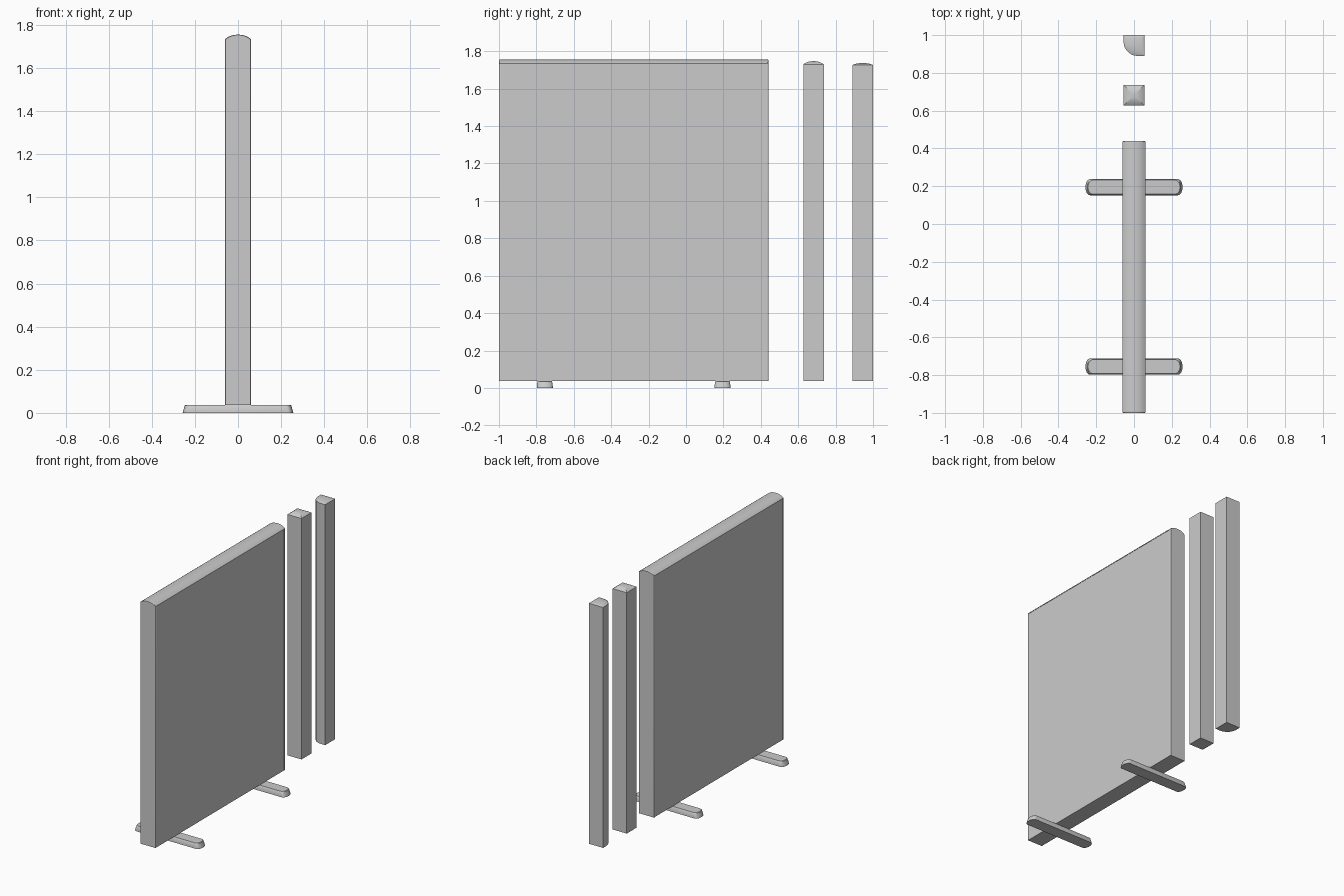
import bpy, bmesh
from math import sin, cos, pi

if "Cube" in bpy.data.objects:
    bpy.data.objects.remove(bpy.data.objects["Cube"])

Z0 = 0.037  # underside of panel and posts


def finish(name, bm, angle=30):
    bmesh.ops.remove_doubles(bm, verts=bm.verts, dist=1e-5)
    bmesh.ops.recalc_face_normals(bm, faces=bm.faces)
    me = bpy.data.meshes.new(name)
    bm.to_mesh(me)
    bm.free()
    ob = bpy.data.objects.new(name, me)
    bpy.context.collection.objects.link(ob)
    bpy.ops.object.select_all(action='DESELECT')
    bpy.context.view_layer.objects.active = ob
    ob.select_set(True)
    bpy.ops.object.shade_smooth_by_angle(angle=angle * pi / 180)
    return ob


def loft(name, rings, angle=30):
    """Skin a stack of equal-length point rings and cap both ends."""
    bm = bmesh.new()
    vs = [[bm.verts.new(p) for p in r] for r in rings]
    n = len(vs[0])
    for a, b in zip(vs, vs[1:]):
        for i in range(n):
            j = (i + 1) % n
            bm.faces.new((a[i], a[j], b[j], b[i]))
    bm.faces.new(vs[0][::-1])
    bm.faces.new(vs[-1])
    return finish(name, bm, angle)


def extrude_y(name, profile, y0, y1):
    return loft(name, [[(x, y, z) for x, z in profile] for y in (y0, y1)])


# gently crowned top shared by the panel trims
def crown(half, low, base, rise, n=16):
    us = [cos(pi * i / n) for i in range(n + 1)]
    return [(-half, low), (half, low)] + [
        (half * u, base + rise * (1 - abs(u) ** 2.4)) for u in us]


# screen panel: fabric body slightly recessed between edge trims
W, TOP, RISE = 0.06, 1.735, 0.02
extrude_y("fabric_panel", [(-W + .002, Z0), (W - .002, Z0),
                           (W - .002, 1.73), (-W + .002, 1.73)], -0.99, 0.43)
extrude_y("top_trim", crown(W, 1.73, TOP, RISE), -0.99, 0.43)
for name, a, b in (("front_edge_trim", -1.0, -0.99), ("back_edge_trim", 0.44, 0.43)):
    prof = crown(W, Z0, TOP, RISE)
    inner = [(x * 0.96, z if z < 1 else z - 0.002) for x, z in prof]
    mid = a + (b - a) * 0.3
    loft(name, [[(x, a, z) for x, z in inner],
                [(x, mid, z) for x, z in prof],
                [(x, b, z) for x, z in prof]], 40)


# square connecting post with a low domed cap
def square(h, cy, z):
    return [(sx * h, cy + sy * h, z) for sx, sy in ((-1, -1), (1, -1), (1, 1), (-1, 1))]


H = 0.055
rings = [square(H, 0.682, Z0)]
for i in range(9):
    u = cos(pi / 2 * i / 8.4)
    rings.append(square(H * u, 0.682, 1.73 + 0.017 * (1 - u ** 2.4)))
loft("square_post", rings, 12)


# corner post: one rounded corner, low domed cap
def corner_ring(s, z, cy=0.945):
    pts = [(H, H), (-H, H)]
    r = 0.075
    for i in range(13):
        a = pi + pi / 2 * i / 12
        pts.append((-H + r + r * cos(a), -H + r + r * sin(a)))
    pts.append((H, -H))
    return [(x * s, cy + y * s, z) for x, y in pts]


rings = [corner_ring(1, Z0)]
for i in range(7):
    u = cos(pi / 2 * i / 6.4)
    rings.append(corner_ring(u, 1.727 + 0.010 * (1 - u ** 2.4)))
loft("corner_post", rings, 20)


# feet: tapered bars with rounded ends
def foot_ring(length, half, cy, z, n=12):
    pts = []
    for sgn in (1, -1):
        for i in range(n + 1):
            a = -pi / 2 + pi * i / n
            c, s = max(cos(a), 0) ** 0.9, sin(a)
            pts.append((sgn * (length - 0.026 + 0.026 * c), cy + sgn * half * s, z))
    return pts


for name, cy in (("front_foot", -0.755), ("back_foot", 0.195)):
    loft(name, [foot_ring(0.257, 0.043, cy, 0),
                foot_ring(0.254, 0.0425, cy, 0.012),
                foot_ring(0.247, 0.039, cy, 0.034),
                foot_ring(0.243, 0.037, cy, Z0)], 35)
